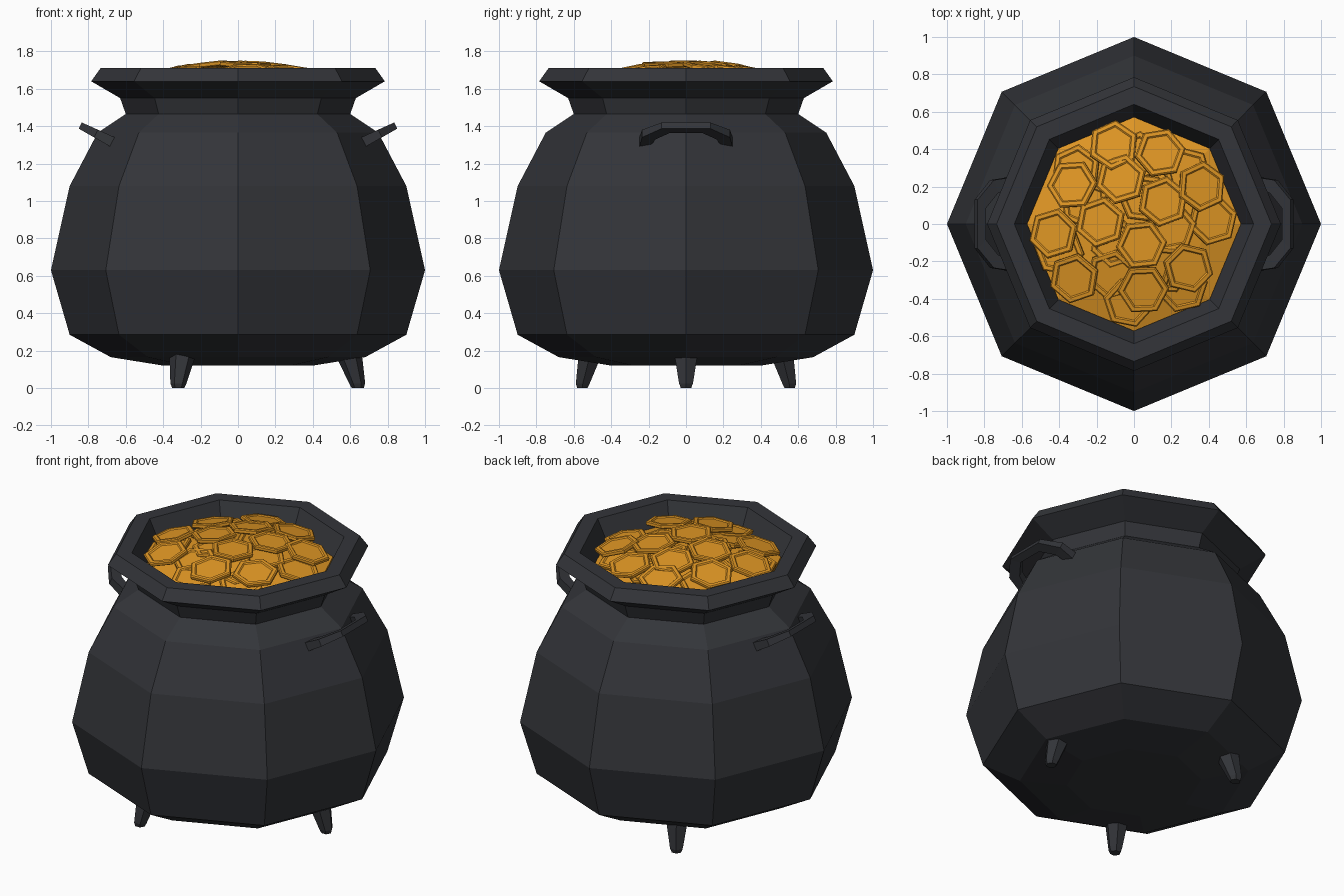
import bpy, bmesh, math, random
from mathutils import Matrix, Vector

if "Cube" in bpy.data.objects:
    bpy.data.objects.remove(bpy.data.objects["Cube"])

random.seed(4)


def material(name, rgb):
    m = bpy.data.materials.new(name)
    m.diffuse_color = (*rgb, 1)
    m.use_nodes = True
    m.node_tree.nodes["Principled BSDF"].inputs["Base Color"].default_value = m.diffuse_color
    return m


IRON = material("dark_iron", (0.033, 0.035, 0.041))
GOLD = material("gold", (0.75, 0.31, 0.018))


def add(name, mesh, mat):
    if not mesh.materials:
        mesh.materials.append(mat)
    ob = bpy.data.objects.new(name, mesh)
    bpy.context.collection.objects.link(ob)
    return ob


def finish(name, bm):
    bmesh.ops.remove_doubles(bm, verts=bm.verts, dist=1e-5)
    bmesh.ops.recalc_face_normals(bm, faces=bm.faces)
    mesh = bpy.data.meshes.new(name)
    bm.to_mesh(mesh)
    bm.free()
    return mesh


def rings_mesh(name, rings, closed=False):
    """Bridge a list of equal-length point rings; cap the ends unless closed."""
    bm = bmesh.new()
    vs = [[bm.verts.new(p) for p in ring] for ring in rings]
    n = len(vs[0])
    pairs = list(zip(vs, vs[1:])) + ([(vs[-1], vs[0])] if closed else [])
    for a, b in pairs:
        for i in range(n):
            j = (i + 1) % n
            bm.faces.new((a[i], a[j], b[j], b[i]))
    if not closed:
        bm.faces.new(vs[0][::-1])
        bm.faces.new(vs[-1])
    return finish(name, bm)


def ring(r, z, sides, cx=0):
    return [(cx + r * math.cos(2 * math.pi * i / sides),
             r * math.sin(2 * math.pi * i / sides), z) for i in range(sides)]


# Pot body: eight-sided turned profile, up the outside and down the inside
pot_profile = [(0.40, 0.12), (0.68, 0.165), (0.90, 0.285), (1.0, 0.63),
               (0.90, 1.08), (0.75, 1.365), (0.60, 1.465), (0.63, 1.55),
               (0.785, 1.64), (0.735, 1.71), (0.64, 1.71), (0.57, 1.57),
               (0.55, 1.47)]
add("pot_body", rings_mesh("pot_body", [ring(r, z, 8) for r, z in pot_profile]), IRON)

# Three short tapered legs
leg_mesh = rings_mesh("leg", [ring(0.072, 0.21, 6, 0.585), ring(0.066, 0.15, 6, 0.60),
                              ring(0.043, 0.025, 6, 0.637), ring(0.032, 0.0, 6, 0.64)])
for k in range(3):
    add(f"leg_{k + 1}", leg_mesh, IRON).rotation_euler.z = k * 2 * math.pi / 3

# Arched handles: outer and inner outline in a plane tilted up from the pot wall
outer = [(-0.25, -0.01), (-0.235, 0.10), (-0.13, 0.195)]
inner = [(-0.195, -0.01), (-0.165, 0.075), (-0.085, 0.145)]
outer += [(-y, d) for y, d in reversed(outer)]
inner += [(-y, d) for y, d in reversed(inner)]
tilt = math.radians(27)


def on_plane(y, d, h):
    return (0.67 + d * math.cos(tilt) - h * math.sin(tilt), y,
            1.315 + d * math.sin(tilt) + h * math.cos(tilt))


sections = []
for (yo, do), (yi, di) in zip(outer, inner):
    h = 0.028 - 0.05 * max(do, 0)
    sections.append([on_plane(yo, do, -h), on_plane(yo, do, h),
                     on_plane(yi, di, h), on_plane(yi, di, -h)])
handle_mesh = rings_mesh("handle", sections)
for name, angle in (("handle_right", 0), ("handle_left", math.pi)):
    add(name, handle_mesh, IRON).rotation_euler.z = angle

# Gold mound filling the mouth under the loose coins
mound = [(0.565, 1.50), (0.572, 1.585), (0.40, 1.64), (0.20, 1.675), (0.03, 1.685)]
add("gold_mound", rings_mesh("gold_mound", [ring(r, z, 8) for r, z in mound]), GOLD)

# Six-sided coin with raised borders on both faces
half = [(0.100, 0.007), (0.108, 0.014), (0.130, 0.014), (0.138, 0.008)]
coin_profile = [(r, -z) for r, z in half] + [(r, z) for r, z in reversed(half)]
coin_mesh = rings_mesh("coin", [ring(r, z, 6) for r, z in coin_profile])

# Coins lie on a shallow dome: a lower layer, then the visible upper layer
lower = [(-0.31, 0.29), (0.02, 0.36), (0.28, 0.28), (0.42, 0.02), (0.26, -0.34),
         (-0.03, -0.42), (-0.12, -0.27), (-0.40, -0.14), (-0.26, 0.11),
         (0.20, -0.02), (0.17, -0.24), (-0.10, -0.10), (0.05, 0.14)]
upper = [(-0.11, 0.42), (0.14, 0.38), (-0.33, 0.21), (-0.07, 0.24), (0.155, 0.12),
         (0.36, 0.20), (-0.43, -0.05), (-0.18, 0.01), (0.04, -0.11),
         (0.29, -0.235), (-0.32, -0.29), (0.05, -0.35)]
count = 0
for layer, top in ((lower, 1.700), (upper, 1.733)):
    for x, y in layer:
        count += 1
        z = top - 0.30 * (x * x + y * y)
        normal = Vector((0.60 * x + random.uniform(-0.06, 0.06),
                         0.60 * y + random.uniform(-0.06, 0.06), 1))
        lean = Vector((0, 0, 1)).rotation_difference(normal).to_matrix().to_4x4()
        spin = Matrix.Rotation(random.uniform(0, math.pi / 3), 4, 'Z')
        coin = add(f"coin_{count:02d}", coin_mesh, GOLD)
        coin.matrix_world = Matrix.Translation((x, y, z)) @ lean @ spin
